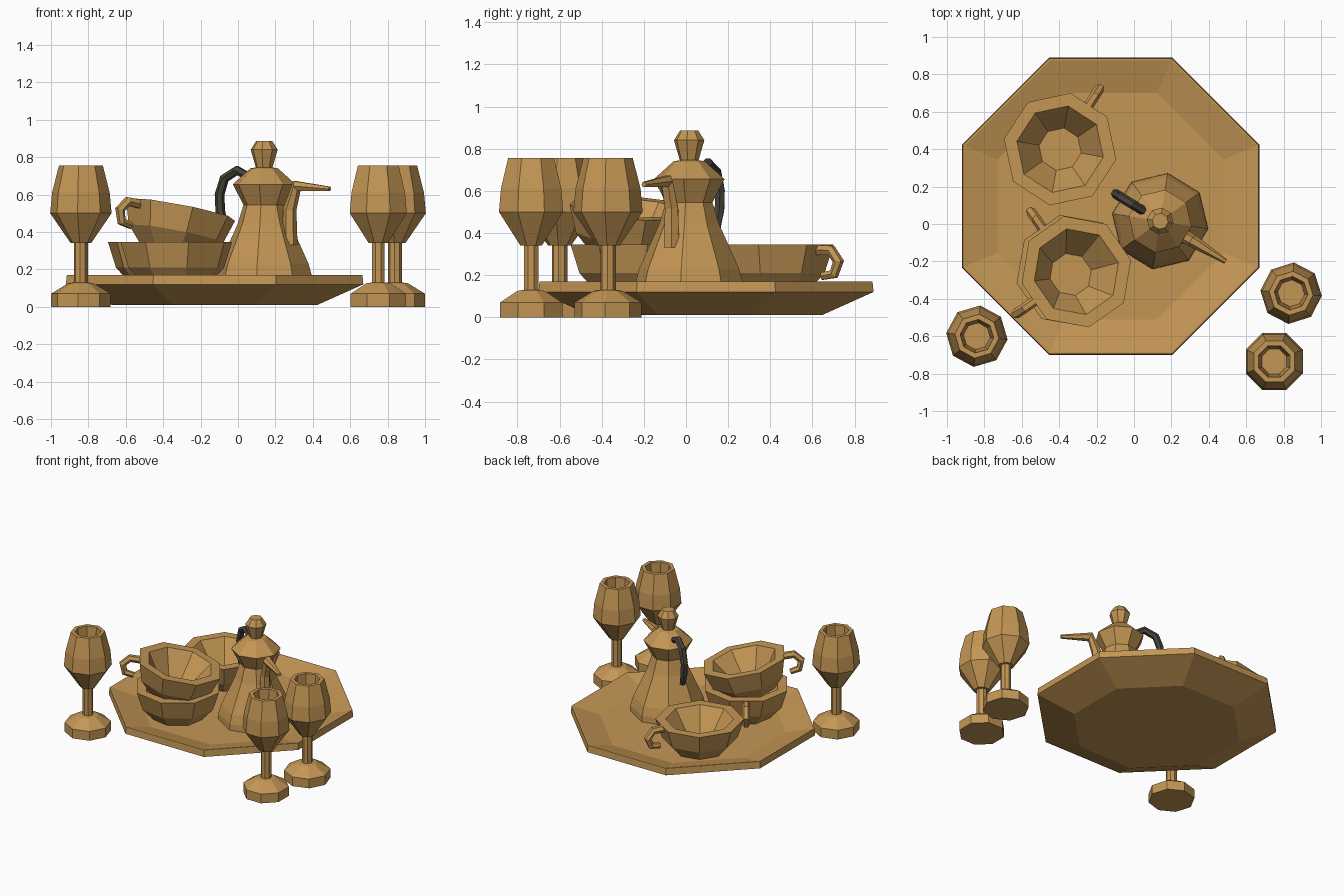
import bpy, bmesh, math
from mathutils import Vector, Matrix

if "Cube" in bpy.data.objects:
    bpy.data.objects.remove(bpy.data.objects["Cube"])


def material(name, rgb):
    m = bpy.data.materials.new(name)
    m.diffuse_color = (*rgb, 1)
    m.use_nodes = True
    m.node_tree.nodes["Principled BSDF"].inputs["Base Color"].default_value = m.diffuse_color
    return m


BRASS = material("warm_brass", (0.55, 0.305, 0.09))
DARK = material("dark_grip", (0.06, 0.055, 0.042))


def skin_rings(name, rings, mat, matrix):
    """Join rings of points with quads, cap both ends."""
    bm = bmesh.new()
    loops = [[bm.verts.new(p) for p in r] for r in rings]
    n = len(loops[0])
    for a, b in zip(loops, loops[1:]):
        for i in range(n):
            j = (i + 1) % n
            bm.faces.new((a[i], a[j], b[j], b[i]))
    bm.faces.new(loops[0][::-1])
    bm.faces.new(loops[-1])
    bmesh.ops.recalc_face_normals(bm, faces=bm.faces)
    me = bpy.data.meshes.new(name)
    bm.to_mesh(me)
    bm.free()
    me.materials.append(mat)
    ob = bpy.data.objects.new(name, me)
    ob.matrix_world = matrix
    bpy.context.collection.objects.link(ob)
    return ob


def lathe(name, profile, matrix, phase=22.5, sides=8):
    """Faceted turned shape from (radius, height) points."""
    angles = [math.radians(phase + 360 * i / sides) for i in range(sides)]
    rings = [[(r * math.cos(a), r * math.sin(a), z) for a in angles] for r, z in profile]
    return skin_rings(name, rings, BRASS, matrix)


def tube(name, path, matrix, mat=BRASS, sides=6):
    """Bent tube in the local xz plane from (x, z, radius) points."""
    rings = []
    for k, (x, z, r) in enumerate(path):
        p, q = path[max(k - 1, 0)], path[min(k + 1, len(path) - 1)]
        t = Vector((q[0] - p[0], 0, q[1] - p[1])).normalized()
        u, v = Vector((-t.z, 0, t.x)), Vector((0, 1, 0))
        ring = []
        for i in range(sides):
            a = 2 * math.pi * (i + 0.5) / sides
            ring.append(Vector((x, 0, z)) + r * (math.cos(a) * u + math.sin(a) * v))
        rings.append(ring)
    return skin_rings(name, rings, mat, matrix)


def turn(deg):
    return Matrix.Rotation(math.radians(deg), 4, 'Z')


# Octagonal tray with a raised rim
K = 1 / math.cos(math.pi / 8)
FLOOR = 0.12
tray = [(0.55, 0.01), (0.795, 0.12), (0.79, 0.17), (0.78, 0.17), (0.605, FLOOR)]
lathe("tray", [(r * K, z) for r, z in tray], Matrix.Translation((-0.125, 0.095, 0)))

# Goblets
goblet = [(0.16, 0), (0.16, 0.07), (0.07, 0.125), (0.037, 0.13), (0.037, 0.34),
          (0.055, 0.34), (0.165, 0.5), (0.155, 0.61), (0.118, 0.755),
          (0.09, 0.755), (0.072, 0.5)]
for i, (x, y, phase) in enumerate([(-0.84, -0.6, 39), (0.84, -0.37, 40), (0.75, -0.735, 22.5)]):
    lathe(f"goblet_{i + 1}", goblet, Matrix.Translation((x, y, 0)), phase)

# Cups: one alone, two stacked with the top one tipped
cup = [(0.18, 0), (0.262, 0.09), (0.305, 0.225), (0.235, 0.225), (0.115, 0.06)]
cup_handle = [(0.25, 0.2, 0.027), (0.345, 0.197, 0.027), (0.385, 0.145, 0.027),
              (0.36, 0.085, 0.025), (0.295, 0.075, 0.02)]
tilt = Vector((0, 0, 1)).rotation_difference(Vector((0.19, 0.09, 1))).to_matrix().to_4x4()
cups = {
    "back_cup": (Vector((-0.395, 0.4, FLOOR)), Matrix.Identity(4), 57),
    "lower_cup": (Vector((-0.33, -0.25, FLOOR)), Matrix.Identity(4), 125),
    "tipped_cup": (Vector((-0.35, -0.275, 0.3)), tilt, 215),
}
for name, (pos, tip, facing) in cups.items():
    m = Matrix.Translation(pos) @ tip @ turn(facing)
    lathe(name, cup, m)
    tube(name + "_handle", cup_handle, m)

# Pot body with lid and knob
pot = Matrix.Translation((0.14, 0.015, 0))
body = [(0.26, FLOOR), (0.258, 0.165), (0.24, 0.23), (0.145, 0.44), (0.112, 0.545),
        (0.17, 0.655), (0.075, 0.74), (0.045, 0.745), (0.073, 0.84), (0.043, 0.887)]
lathe("pot_body", body, pot, 36)

# Spout and dark grip on opposite sides
spout = [(0.16, 0.33, 0.042), (0.16, 0.52, 0.036), (0.205, 0.645, 0.034), (0.41, 0.63, 0.014)]
tube("pot_spout", spout, pot @ turn(-31.5))
grip = [(0.09, 0.69, 0.024), (0.17, 0.73, 0.026), (0.25, 0.685, 0.026),
        (0.28, 0.6, 0.026), (0.275, 0.51, 0.026), (0.25, 0.43, 0.022)]
tube("pot_grip", grip, pot @ turn(148.5), DARK)
